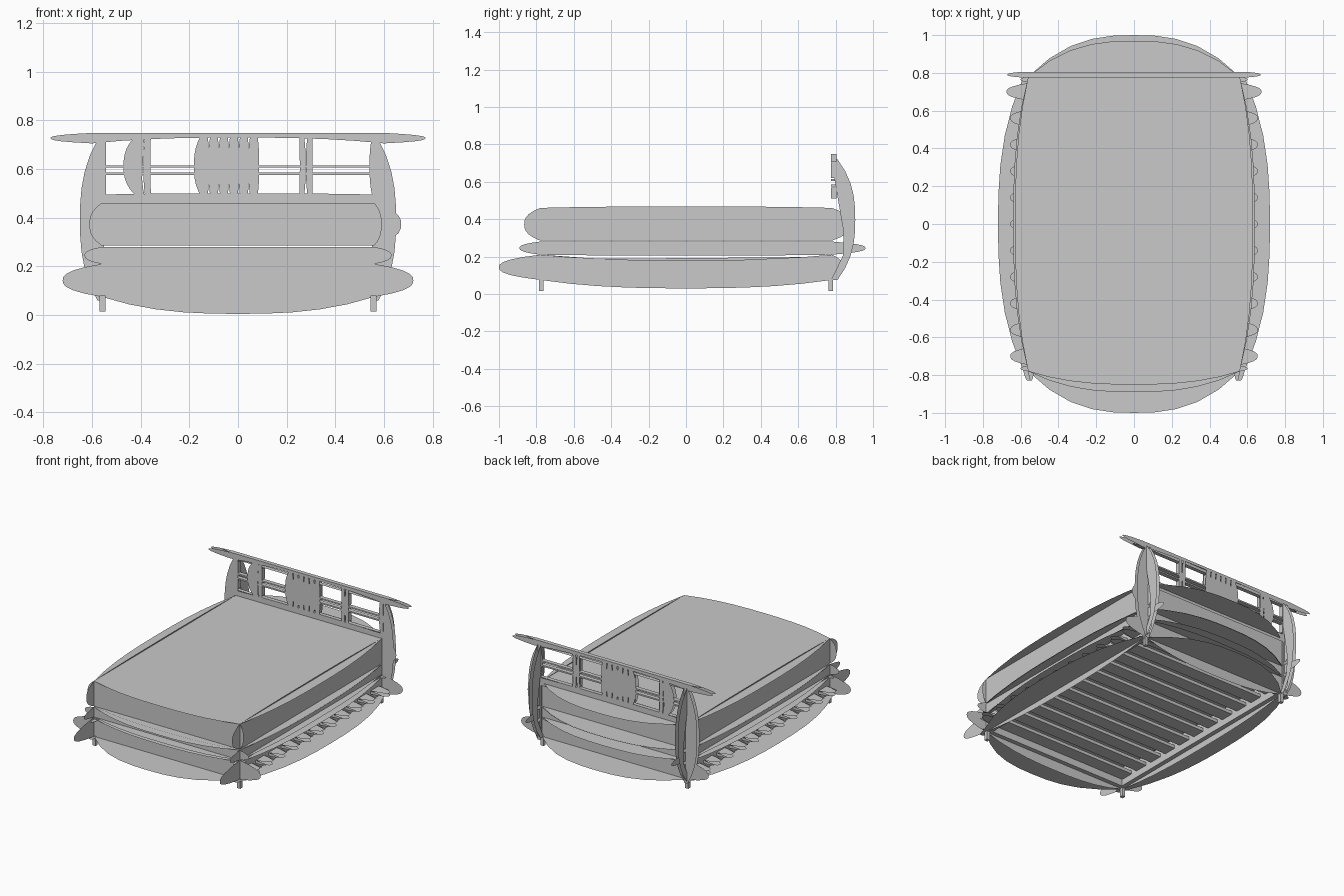
import bpy, bmesh

cube = bpy.data.objects.get("Cube")
if cube:
    bpy.data.objects.remove(cube)

GREY = 0.585
mat = bpy.data.materials.new("plain grey")
mat.use_nodes = True
mat.diffuse_color = (GREY, GREY, GREY, 1)
mat.node_tree.nodes["Principled BSDF"].inputs["Base Color"].default_value = (GREY, GREY, GREY, 1)

STEPS = 10


def outline(u0, u1, v0, v1, bulge):
    """Rectangle whose edges bow outward by (left, right, bottom, top)."""
    left, right, bottom, top = bulge
    pts = []
    for i in range(STEPS * 4):
        side, t = i // STEPS, (i % STEPS) / STEPS
        bow = 1 - abs(2 * t - 1) ** 2.6
        u, v = u0 + (u1 - u0) * t, v0 + (v1 - v0) * t
        pts.append([(u, v0 - bottom * bow),
                    (u1 + right * bow, v),
                    (u0 + u1 - u, v1 + top * bow),
                    (u0 - left * bow, v0 + v1 - v)][side])
    return pts


def plate(bm, axis, at, rect, bulge=(0, 0, 0, 0)):
    """Flat sheet across the given axis."""
    spots = {"x": lambda u, v: (at, u, v),
             "y": lambda u, v: (u, at, v),
             "z": lambda u, v: (u, v, at)}[axis]
    face = bm.faces.new([bm.verts.new(spots(u, v)) for u, v in outline(*rect, bulge)])
    bmesh.ops.triangulate(bm, faces=[face])


def block(bm, x0, x1, y0, y1, z0, z1):
    """Plain box made of six sheets."""
    for x in (x0, x1):
        plate(bm, "x", x, (y0, y1, z0, z1))
    for y in (y0, y1):
        plate(bm, "y", y, (x0, x1, z0, z1))
    for z in (z0, z1):
        plate(bm, "z", z, (x0, x1, y0, y1))


def finish(name, bm):
    mesh = bpy.data.meshes.new(name)
    bm.to_mesh(mesh)
    bm.free()
    mesh.materials.append(mat)
    bpy.context.collection.objects.link(bpy.data.objects.new(name, mesh))


X, Y = 0.56, 0.78


def cushion(name, z0, z1, low, high, side, front, back):
    """Closed layer of six bowed sheets."""
    bm = bmesh.new()
    plate(bm, "z", z0, (-X, X, -Y, Y), low)
    plate(bm, "z", z1, (-X, X, -Y, Y), high)
    for s in (-1, 1):
        plate(bm, "x", s * X, (-Y, Y, z0, z1), side)
    plate(bm, "y", -Y, (-X, X, z0, z1), front)
    plate(bm, "y", Y, (-X, X, z0, z1), back)
    finish(name, bm)


# Mattress and the base below it
cushion("mattress", 0.285, 0.46, (0.06, 0.06, 0.06, 0.15), (0.07, 0.07, 0.07, 0.19),
        (0.085, 0.1, 0, 0.008), (0.05, 0.03, 0, 0), (0.07, 0.11, 0, 0))
cushion("mattress_base", 0.21, 0.28, (0.05, 0.05, 0.07, 0.13), (0.06, 0.06, 0.11, 0.15),
        (0.11, 0.18, 0.005, 0), (0.07, 0.07, 0, 0), (0.08, 0.08, 0, 0))

# Side rails with a bowed ledge
LOW, HIGH, WALL = 0.075, 0.21, 0.03
for s, label in ((1, "left"), (-1, "right")):
    bm = bmesh.new()
    plate(bm, "x", s * X, (-Y, Y, LOW, HIGH), (0.22, 0.06, 0.045, -0.03))
    plate(bm, "x", s * (X - WALL), (-Y, Y, LOW, HIGH), (0, 0, 0, -0.03))
    for z, reach, out in ((LOW, 0.585, 0.135), (HIGH - 0.015, X, 0.08)):
        bow = (0, out, 0.05, 0) if s > 0 else (out, 0, 0.05, 0)
        edges = sorted((s * reach, s * (X - WALL)))
        plate(bm, "z", z, (*edges, -Y, Y), bow)
    finish(label + "_rail", bm)

# End rails
for s, label in ((-1, "foot"), (1, "head")):
    bm = bmesh.new()
    plate(bm, "y", s * Y, (-X, X, LOW, HIGH), (0.16, 0.16, 0.07, 0.012))
    plate(bm, "y", s * (Y - WALL), (-X, X, LOW, HIGH))
    for z, out in ((LOW, 0.22), (HIGH - 0.01, 0.08)):
        bow = (0.04, 0.04, 0, out) if s > 0 else (0.04, 0.04, out, 0)
        edges = sorted((s * Y, s * (Y - WALL)))
        plate(bm, "z", z, (-X, X, *edges), bow)
    finish(label + "_rail", bm)

# Slats with rounded tips past the rails
bm = bmesh.new()
COUNT, HALF = 11, 0.046
for i in range(COUNT):
    y = -0.7 + 1.4 * i / (COUNT - 1)
    tip = 0.115 if i == COUNT - 1 else 0.095
    for z in (0.12, 0.142):
        plate(bm, "z", z, (-X, X, y - HALF, y + HALF), (tip, tip, 0, 0))
    for edge in (-HALF, HALF):
        plate(bm, "y", y + edge, (-X, X, 0.12, 0.142), (0.08, 0.08, 0, 0))
finish("slats", bm)

# Legs
for sx in (-1, 1):
    for sy in (-1, 1):
        bm = bmesh.new()
        cx, cy = sx * 0.556, sy * 0.775
        block(bm, cx - 0.012, cx + 0.012, cy - 0.012, cy + 0.012, 0.015, 0.08)
        finish(("head" if sy > 0 else "foot") + ("_leg_left" if sx > 0 else "_leg_right"), bm)

# Headboard posts, bowed backward and sideways
for s, label in ((1, "left"), (-1, "right")):
    bm = bmesh.new()
    for x in (X - 0.01, X + 0.012):
        plate(bm, "x", s * x, (0.776, 0.81, 0.075, 0.72), (-0.085, 0.095, 0, 0))
    bow = (0, 0.072, 0, 0) if s > 0 else (0.072, 0, 0, 0)
    edges = sorted((s * 0.55, s * 0.577))
    for y in (0.78, 0.805):
        plate(bm, "y", y, (*edges, 0.06, 0.72), bow)
    finish(label + "_post", bm)

# Headboard top rail
NEAR, FAR = 0.776, 0.805
bm = bmesh.new()
for y in (NEAR, FAR):
    plate(bm, "y", y, (-0.6, 0.6, 0.705, 0.748), (0.17, 0.17, -0.024, 0))
for z in (0.708, 0.748):
    plate(bm, "z", z, (-0.6, 0.6, NEAR, FAR), (0.07, 0.07, 0, 0))
for x in (-0.6, 0.6):
    plate(bm, "x", x, (NEAR, FAR, 0.705, 0.748))
finish("headboard_top", bm)

# Headboard lower panel
bm = bmesh.new()
for y in (NEAR, FAR):
    plate(bm, "y", y, (-X, X, 0.44, 0.495), (0, 0, 0, 0.005))
plate(bm, "z", 0.498, (-X, X, NEAR, FAR))
finish("headboard_panel", bm)

# Thin crossbars
bm = bmesh.new()
for z in (0.58, 0.61):
    block(bm, -X, X, NEAR, FAR, z - 0.005, z + 0.005)
finish("crossbars", bm)

# Balusters: a crescent on one side, a centre cluster and a slim pair
bm = bmesh.new()
SPINDLES = [(-0.405, 0.04, 0.045, -0.01), (-0.37, 0.025, 0.006, -0.004), (0.262, 0.02, -0.003, 0.006),
            (0.296, 0.022, 0.006, -0.003), (-0.55, 0.015, 0, 0), (0.56, 0.02, 0.01, 0)]
SPINDLES += [(-0.14 + 0.041 * i, 0.032, 0.025 if i == 0 else 0.006, 0.006) for i in range(6)]
for x, width, left, right in SPINDLES:
    rect = (x - width / 2, x + width / 2, 0.495, 0.73)
    for y in (NEAR, FAR):
        plate(bm, "y", y, rect, (left, right, 0, 0))
    for edge in rect[:2]:
        for z0, z1 in ((0.51, 0.57), (0.62, 0.7)):
            plate(bm, "x", edge, (NEAR, FAR, z0, z1))
finish("balusters", bm)
